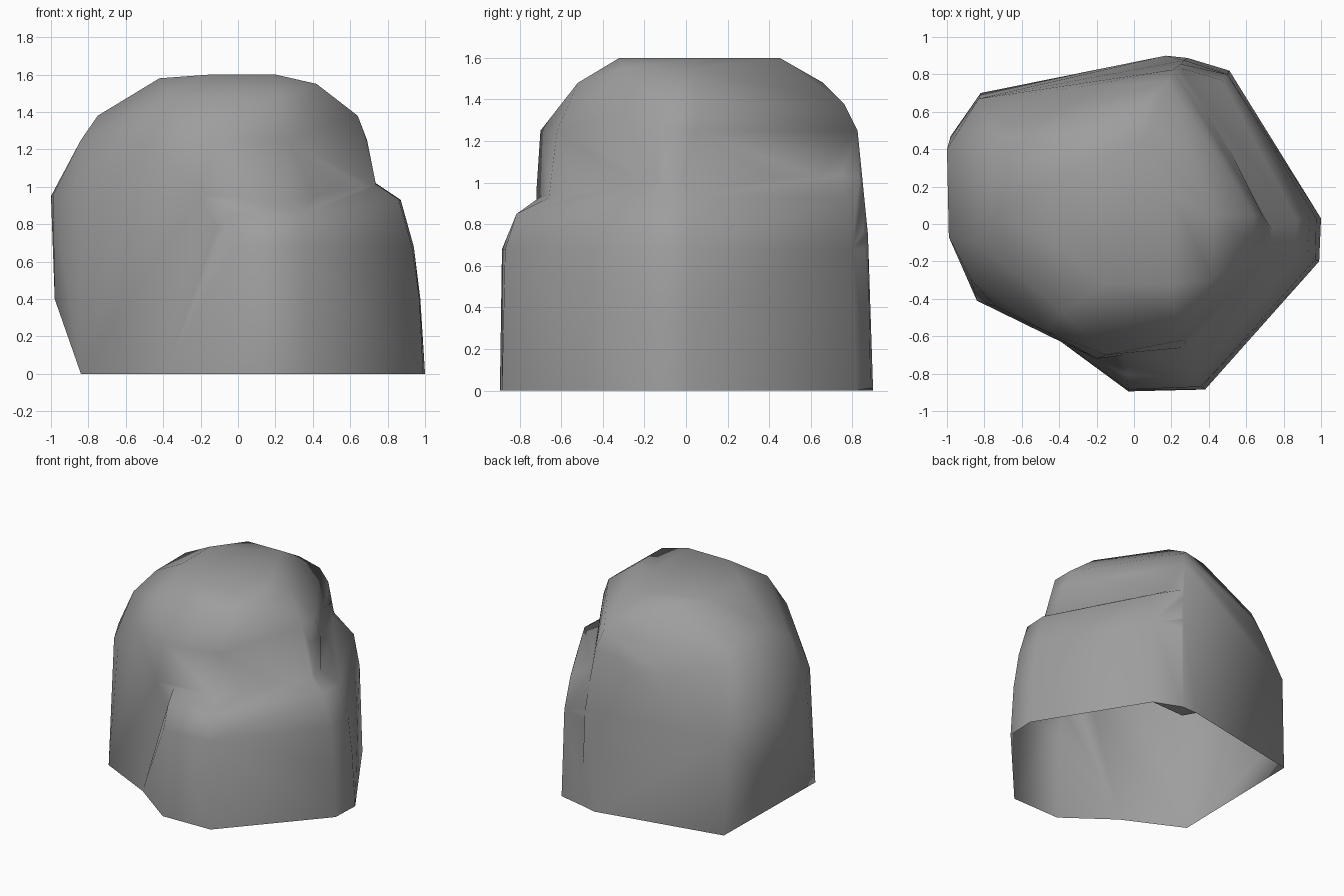
import bpy, bmesh, math

if "Cube" in bpy.data.objects:
    bpy.data.objects.remove(bpy.data.objects["Cube"])


def hull(name, rings):
    """Convex rock chunk wrapped around (height, outline) rings."""
    bm = bmesh.new()
    for z, outline in rings:
        for x, y in outline:
            bm.verts.new((x, y, z))
    bmesh.ops.convex_hull(bm, input=bm.verts)
    loose = [v for v in bm.verts if not v.link_faces]
    bmesh.ops.delete(bm, geom=loose, context='VERTS')
    bmesh.ops.recalc_face_normals(bm, faces=bm.faces)
    me = bpy.data.meshes.new(name)
    bm.to_mesh(me)
    bm.free()
    ob = bpy.data.objects.new(name, me)
    bpy.context.collection.objects.link(ob)
    return ob


# main boulder body, narrower at the foot, domed top
boulder = hull("rock", [
    (0.0, [(-.84, -.41), (-.39, -.63), (.28, -.65), (.75, -.1), (.28, .9),
           (.17, .9), (-.82, .7)]),
    (0.4, [(-.98, -.05), (-.98, .47)]),
    (0.75, [(-.83, .67), (.27, .875)]),
    (0.95, [(-1, .4), (-.99, -.07), (-.87, -.3), (-.74, -.44), (-.2, -.72),
            (.28, -.66), (.75, -.14), (.75, -.04), (.25, .855)]),
    (1.12, [(-.72, .58), (-.3, .73)]),
    (1.25, [(-.84, -.1), (-.48, -.57), (-.15, -.7), (.27, -.62), (.69, -.1),
            (.69, .04), (.21, .825), (-.7, .52)]),
    (1.38, [(-.75, .05), (-.75, .42), (.64, -.12), (.64, .05), (.18, .76)]),
    (1.48, [(-.38, -.47), (.22, -.52), (.07, .66)]),
    (1.55, [(.42, -.3), (.42, .05)]),
    (1.58, [(-.42, -.1), (-.42, .25), (-.25, .48)]),
    (1.6, [(-.15, -.32), (.2, -.32), (.2, .15), (.05, .45)]),
])

# low shelf around the front and right
ledge = hull("ledge", [
    (0.0, [(-.39, -.63), (-.03, -.895), (.38, -.885), (.99, -.2), (1, .03),
           (.51, .82), (.28, .89), (.1, .8)]),
    (0.4, [(.97, -.19), (.975, .03)]),
    (0.68, [(-.03, -.885), (.36, -.87), (.93, -.18), (.94, .03), (.5, .8), (.27, .865)]),
    (0.85, [(-.04, -.81), (.33, -.815)]),
    (0.93, [(.86, -.17), (.87, .02), (.47, .77)]),
    (0.96, [(-.08, -.66), (.25, -.6)]),
    (1.05, [(.68, -.1), (.69, -.04), (.2, .79), (.23, .835)]),
])

# merge into one rock
mod = boulder.modifiers.new("join_ledge", 'BOOLEAN')
mod.operation = 'UNION'
mod.solver = 'EXACT'
mod.object = ledge
bpy.context.view_layer.objects.active = boulder
boulder.select_set(True)
bpy.ops.object.modifier_apply(modifier=mod.name)
bpy.data.objects.remove(ledge)

# weld slivers along the seam and leave the underside open
bm = bmesh.new()
bm.from_mesh(boulder.data)
bmesh.ops.remove_doubles(bm, verts=bm.verts, dist=0.025)
under = [f for f in bm.faces if max(v.co.z for v in f.verts) < 0.01]
bmesh.ops.delete(bm, geom=under, context='FACES')
bm.to_mesh(boulder.data)
bm.free()

# smooth shading
bpy.ops.object.shade_smooth_by_angle(angle=math.radians(80))

# dark grey stone
stone = bpy.data.materials.new("stone")
stone.diffuse_color = (0.34, 0.34, 0.34, 1)
stone.use_nodes = True
stone.node_tree.nodes["Principled BSDF"].inputs["Base Color"].default_value = stone.diffuse_color
boulder.data.materials.clear()
boulder.data.materials.append(stone)
